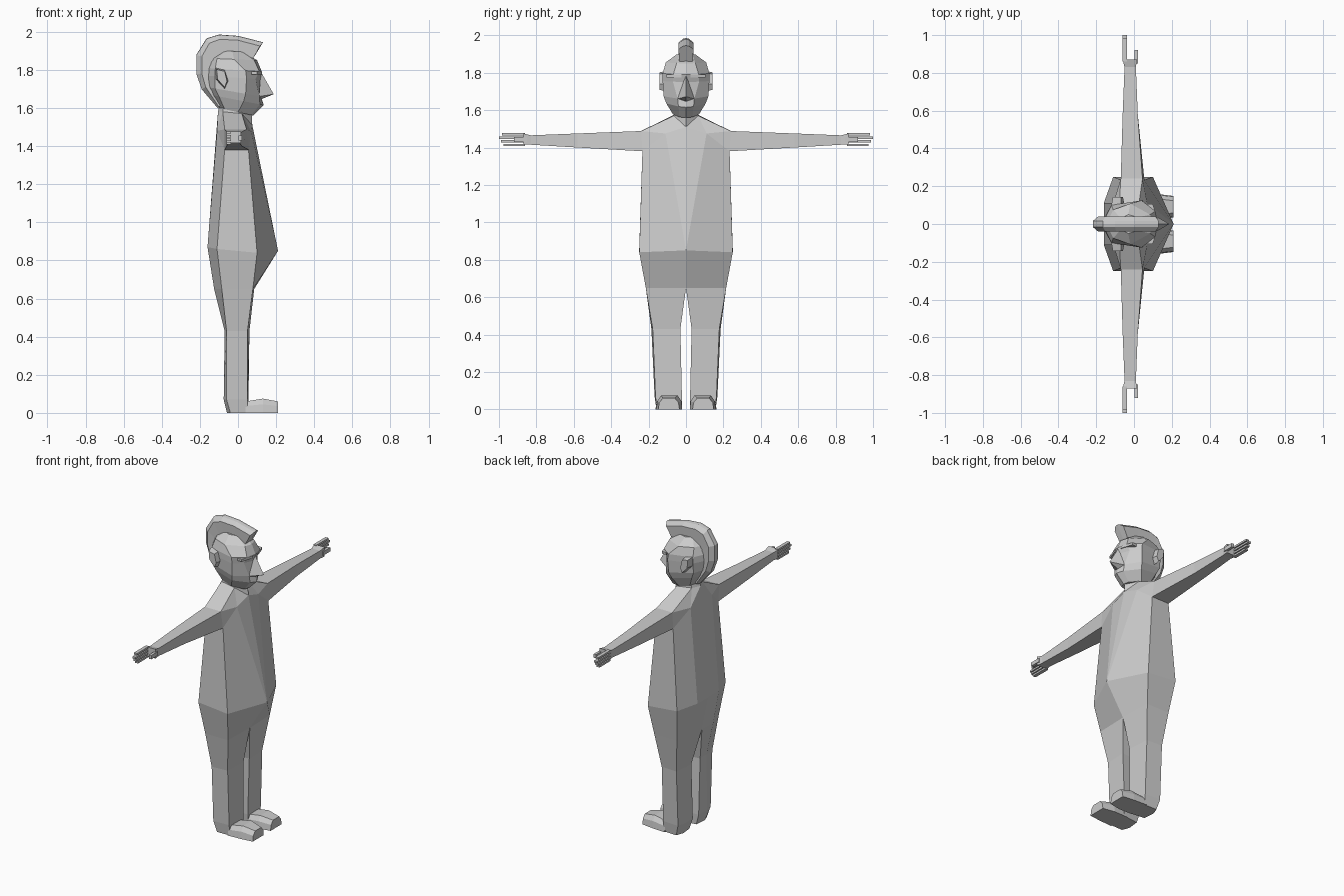
import bpy, bmesh

if "Cube" in bpy.data.objects:
    bpy.data.objects.remove(bpy.data.objects["Cube"])

skin = bpy.data.materials.new("plain grey")
skin.diffuse_color = (0.6, 0.6, 0.6, 1)
skin.use_nodes = True
skin.node_tree.nodes["Principled BSDF"].inputs["Base Color"].default_value = skin.diffuse_color


def build(name, verts, faces):
    """Half model on the +y side, mirrored to the other side."""
    me = bpy.data.meshes.new(name)
    me.from_pydata(verts, [], faces)
    bm = bmesh.new()
    bm.from_mesh(me)
    # mirror the geometry and weld the middle seam
    dup = bmesh.ops.duplicate(bm, geom=bm.verts[:] + bm.edges[:] + bm.faces[:])["geom"]
    for v in dup:
        if isinstance(v, bmesh.types.BMVert):
            v.co.y = -v.co.y
    bmesh.ops.remove_doubles(bm, verts=bm.verts[:], dist=0.0005)
    bmesh.ops.recalc_face_normals(bm, faces=bm.faces[:])
    bm.to_mesh(me)
    bm.free()
    me.materials.append(skin)
    ob = bpy.data.objects.new(name, me)
    bpy.context.collection.objects.link(ob)
    return ob


def loft(rings, closed=True, caps=(True, True)):
    n = len(rings[0])
    verts = [p for r in rings for p in r]
    faces = []
    for i in range(len(rings) - 1):
        for j in range(n if closed else n - 1):
            k = (j + 1) % n
            faces.append((i * n + j, i * n + k, (i + 1) * n + k, (i + 1) * n + j))
    if caps[0]:
        faces.append(tuple(range(n)))
    if caps[1]:
        faces.append(tuple(range(len(verts) - n, len(verts))))
    return verts, faces


def box(x0, x1, y0, y1, z0, z1):
    return loft([[(x0, y, z0), (x1, y, z0), (x1, y, z1), (x0, y, z1)] for y in (y0, y1)])


# torso with belly, shoulders and neck
P = {
    "F": (.21, 0, .85), "FS": (.10, .25, .84), "BS": (-.11, .25, .86),
    "B": (-.16, .11, .87), "BC": (-.16, 0, .87),
    "AF": (.055, .233, 1.38), "AB": (-.07, .233, 1.38),
    "SF": (.045, .24, 1.488), "SB": (-.07, .24, 1.488),
    "C": (.07, .11, 1.475), "K": (-.11, .11, 1.48),
    "NF": (.075, 0, 1.51), "NS": (.02, .065, 1.57),
    "NB": (-.08, .055, 1.58), "NC": (-.105, 0, 1.58),
    "TF": (.07, 0, 1.61), "TS": (.01, .06, 1.62), "TB": (-.07, .05, 1.63), "TC": (-.095, 0, 1.63),
}
order = list(P)
patches = ["F NF C", "F FS AF C", "C AF SF", "C SF NS", "C NS NF", "FS BS AB AF",
           "BS B K AB", "B BC NC K", "K SB AB", "K NB SB", "K NC NB", "NS SF SB NB",
           "NF NS TS TF", "NS NB TB TS", "NB NC TC TB"]
build("torso", list(P.values()), [[order.index(k) for k in f.split()] for f in patches])

# hips: open at the middle, from the belly line to the crotch
hip = [P[k] for k in ("F", "FS", "BS", "B", "BC")]
crotch = [(.085, 0, .65), (.078, .215, .65), (-.085, .215, .65), (-.125, .10, .65), (-.115, 0, .65)]
build("hips", *loft([hip, crotch], closed=False, caps=(False, False)))

# legs
knee = [(.06, .03, .43), (.05, .178, .43), (-.06, .185, .43), (-.07, .11, .43), (-.07, .045, .43)]
ankle = [(.055, .022, .07), (.05, .163, .07), (-.06, .168, .07), (-.075, .11, .07), (-.07, .03, .07)]
heel = [(.055, .022, 0), (.05, .155, 0), (-.04, .158, 0), (-.058, .11, 0), (-.05, .035, 0)]
build("legs", *loft([crotch, knee, ankle, heel], caps=(False, True)))

# feet: sections running forward from the ankle
foot = [(.04, .022, .163, .06), (.13, .02, .158, .075), (.21, .035, .148, .06)]
build("feet", *loft([[(x, a, 0), (x, b, 0), (x, b - .005, h * .6), (x, b - .025, h),
                      (x, a + .025, h), (x, a + .005, h * .6)] for x, a, b, h in foot]))

# arms: shoulder, elbow, wrist, palm
arm = [[P[k] for k in ("AF", "SF", "SB", "AB")]]
for y, xf, xb, z0, z1 in ((.58, .02, -.06, 1.40, 1.475), (.83, .01, -.05, 1.415, 1.465),
                          (.87, .015, -.06, 1.415, 1.475)):
    arm.append([(xf, y, z0), (xf, y, z1), (xb, y, z1), (xb, y, z0)])
build("arms", *loft(arm, caps=(False, True)))

# fingers and thumb
for i, tip in enumerate((.975, .99, 1.0, .985)):
    z = 1.408 + i * .019
    build("finger_%d" % (i + 1), *box(-.06, -.038, .86, tip, z, z + .012))
build("thumb", *box(.002, .02, .85, .92, 1.43, 1.455))

# head: half rings from chin to crown
head = []
for zf, zb, pts in (
    (1.56, 1.60, ((.08, 0), (.07, .035), (0, .07), (-.07, .06), (-.10, 0))),
    (1.615, 1.67, ((.135, 0), (.115, .04), (.03, .105), (-.10, .085), (-.15, 0))),
    (1.66, 1.71, ((.12, 0), (.112, .045), (.04, .12), (-.12, .095), (-.165, 0))),
    (1.75, 1.77, ((.12, 0), (.092, .07), (.045, .125), (-.12, .10), (-.175, 0))),
    (1.79, 1.81, ((.125, 0), (.112, .068), (.04, .125), (-.12, .10), (-.17, 0))),
    (1.85, 1.86, ((.10, 0), (.085, .05), (-.02, .108), (-.11, .075), (-.145, 0))),
    (1.895, 1.90, ((.03, 0), (.02, .035), (-.03, .05), (-.07, .03), (-.085, 0))),
):
    x0, x1 = pts[0][0], pts[-1][0]
    head.append([(x, y, zf + (zb - zf) * (x0 - x) / (x0 - x1)) for x, y in pts])
build("head", *loft(head, closed=False))

# nose
build("nose", [(.12, 0, 1.79), (.187, 0, 1.672), (.11, .045, 1.66), (.12, 0, 1.645)],
      [(0, 1, 2), (1, 3, 2)])

# brows over the eye hollows
build("brows", *loft([[(.07, y, 1.775), (x, y, 1.775), (x, y, 1.79), (.07, y, 1.79)]
                      for y, x in ((.025, .125), (.105, .10))]))

# ears
build("ears", *loft([[(-.07, y, 1.70 + d), (-.05 - d, y, 1.74), (-.07, y, 1.80 - d),
                      (-.12 + d, y, 1.81 - d), (-.115 + d, y, 1.75)]
                     for y, d in ((.10, 0), (.142, .008))]))

# crest of hair: ridge, shoulder and root lines over the skull
ridge = [(.13, 1.945), (0, 1.978), (-.10, 1.985), (-.165, 1.965), (-.218, 1.88), (-.218, 1.78), (-.19, 1.70), (-.105, 1.60)]
edge = [(.115, 1.925), (0, 1.955), (-.095, 1.96), (-.15, 1.94), (-.19, 1.87), (-.19, 1.78), (-.17, 1.71), (-.10, 1.605)]
root = [(.08, 1.86), (.01, 1.885), (-.075, 1.89), (-.11, 1.87), (-.14, 1.84), (-.15, 1.78), (-.14, 1.72), (-.085, 1.62)]
build("hair_crest", *loft([[(a[0], 0, a[1]), (a[0], .016, a[1] - .003), (b[0], .04, b[1]),
                            (c[0], .036, c[1]), (c[0], 0, c[1])]
                           for a, b, c in zip(ridge, edge, root)], closed=False))
